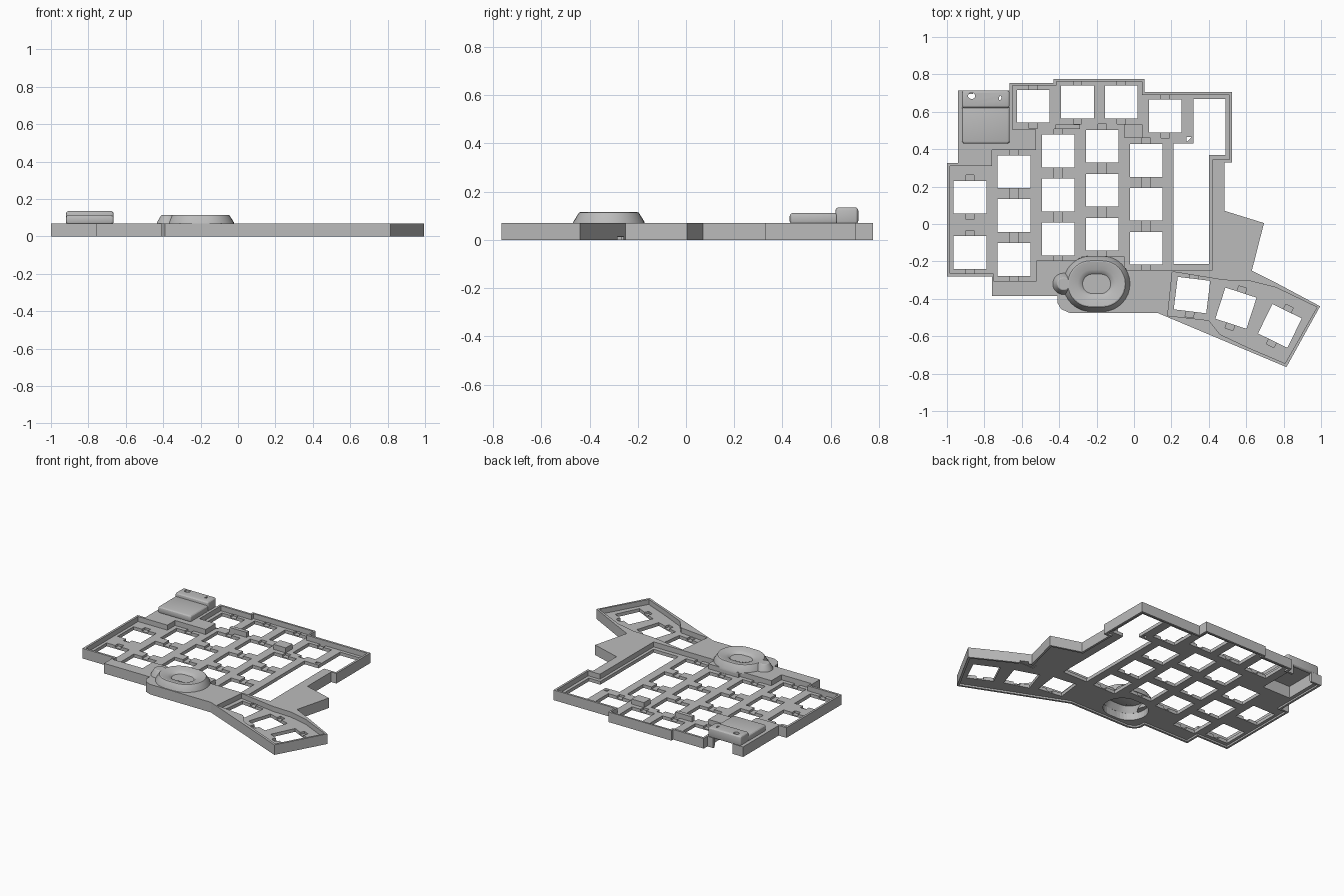
import bpy, bmesh, math
from mathutils import Matrix

cube = bpy.data.objects.get("Cube")
if cube:
    bpy.data.objects.remove(cube, do_unlink=True)

grey = bpy.data.materials.new("light_grey_plastic")
grey.use_nodes = True
COLOR = (0.5, 0.5, 0.5, 1)
grey.diffuse_color = COLOR
grey.node_tree.nodes["Principled BSDF"].inputs["Base Color"].default_value = COLOR

RIM, FLOOR, UNDER = 0.07, 0.035, 0.012
KEY = 0.175


def finish(bm, name):
    bmesh.ops.recalc_face_normals(bm, faces=bm.faces)
    mesh = bpy.data.meshes.new(name)
    bm.to_mesh(mesh)
    bm.free()
    mesh.materials.append(grey)
    obj = bpy.data.objects.new(name, mesh)
    bpy.context.collection.objects.link(obj)
    return obj


def prism(name, points, z0, z1):
    bm = bmesh.new()
    face = bm.faces.new([bm.verts.new((x, y, z0)) for x, y in points])
    top = bmesh.ops.extrude_face_region(bm, geom=[face])["geom"]
    verts = [v for v in top if isinstance(v, bmesh.types.BMVert)]
    bmesh.ops.translate(bm, verts=verts, vec=(0, 0, z1 - z0))
    return finish(bm, name)


def rect(x0, x1, y0, y1):
    return [(x0, y0), (x1, y0), (x1, y1), (x0, y1)]


def turned_rect(x, y, w, h, angle):
    turn = Matrix.Rotation(math.radians(angle), 2)
    corners = rect(-w / 2, w / 2, -h / 2, h / 2)
    return [(x + c[0], y + c[1]) for c in (turn @ Matrix(((a, 0), (b, 0))).col[0] for a, b in corners)]


def stadium(x, y, half, r, steps=16):
    points = []
    for side in (1, -1):
        for i in range(steps + 1):
            a = math.pi * i / steps - side * math.pi / 2
            points.append((x + side * half + r * math.cos(a), y + r * math.sin(a)))
    return points


def inset(points, d):
    # Mitred inset of a clockwise outline
    out = []
    for i, (x, y) in enumerate(points):
        px, py = points[i - 1]
        qx, qy = points[(i + 1) % len(points)]
        l1, l2 = math.hypot(x - px, y - py), math.hypot(qx - x, qy - y)
        n1 = ((y - py) / l1, -(x - px) / l1)
        n2 = ((qy - y) / l2, -(qx - x) / l2)
        k = d / (1 + n1[0] * n2[0] + n1[1] * n2[1])
        out.append((x + k * (n1[0] + n2[0]), y + k * (n1[1] + n2[1])))
    return out


def apply_modifiers(obj):
    graph = bpy.context.evaluated_depsgraph_get()
    mesh = bpy.data.meshes.new_from_object(obj.evaluated_get(graph))
    obj.modifiers.clear()
    obj.data = mesh


def cut(obj, points, z0, z1):
    cutter = prism("cutter", points, z0, z1)
    cutter.hide_render = True
    mod = obj.modifiers.new("cut", "BOOLEAN")
    mod.operation, mod.solver, mod.object = "DIFFERENCE", "EXACT", cutter
    apply_modifiers(obj)
    bpy.data.objects.remove(cutter, do_unlink=True)


def loft(name, x, y, rings):
    bm = bmesh.new()
    loops = [[bm.verts.new((px, py, z)) for px, py in stadium(x, y, half, r)]
             for half, r, z in rings]
    for a, b in zip(loops, loops[1:]):
        for i in range(len(a)):
            bm.faces.new((a[i - 1], a[i], b[i], b[i - 1]))
    bm.faces.new(loops[0])
    bm.faces.new(loops[-1])
    return finish(bm, name)


def smooth(obj):
    bpy.ops.object.select_all(action="DESELECT")
    obj.select_set(True)
    bpy.context.view_layer.objects.active = obj
    bpy.ops.object.shade_smooth_by_angle(angle=math.radians(25))


# Case outline, clockwise from the back left corner
outline = [(-.94, .715), (-.665, .715), (-.665, .755), (-.43, .755), (-.43, .775),
           (.055, .775), (.055, .705), (.525, .705), (.525, .33), (.485, .33),
           (.485, .07), (.695, .005), (.63, -.25), (.77, -.32), (.995, -.44),
           (.815, -.765), (.125, -.475), (-.345, -.475), (-.39, -.455), (-.41, -.42),
           (-.41, -.385), (-.76, -.385), (-.76, -.28), (-1, -.28), (-1, .325), (-.94, .325)]
case = prism("case", outline, 0, RIM)
cut(case, inset(outline, 0.015), -0.1, UNDER)

# Sunken key wells
main_well = [(-.985, .31), (-.76, .31), (-.76, .395), (-.525, .395), (-.525, .505),
             (-.65, .505), (-.65, .74), (-.415, .74), (-.415, .762), (.043, .762),
             (.043, .69), (.51, .69), (.51, .345), (.42, .345), (.42, -.245),
             (-.05, -.245), (-.05, -.175), (-.28, -.175), (-.28, -.195), (-.52, -.195),
             (-.52, -.305), (-.75, -.305), (-.75, -.265), (-.985, -.265)]
thumb_well = [(.205, -.255), (.48, -.3), (.62, -.305), (.76, -.34), (.978, -.445), (.808, -.745),
              (.62, -.665), (.46, -.59), (.4, -.515), (.18, -.49)]
cut(case, main_well, FLOOR, 0.2)
cut(case, thumb_well, FLOOR, 0.2)

# Key openings with clip channels above and below each one
columns = [(-.877, (.143, -.152)), (-.642, (.28, .045, -.19)), (-.405, (.39, .155, -.08)),
           (-.17, (.415, .18, -.055)), (.065, (.34, .105, -.13)),
           (-.538, (.63,)), (-.302, (.652,)), (-.068, (.652,)), (.167, (.577,))]
keys = [(x, y, 0) for x, ys in columns for y in ys]
keys += [(.31, -.38, -7), (.545, -.45, -18), (.78, -.545, -26)]
for x, y, angle in keys:
    cut(case, turned_rect(x, y, 0.045, KEY + 0.062, angle), 0.02, FLOOR + 0.001)
    cut(case, turned_rect(x, y, KEY, KEY, angle), -0.1, 0.2)

# Long opening on the inner column, with a small corner hole
cut(case, [(.318, .667), (.488, .667), (.488, .37), (.4, .37), (.4, -.215),
           (.21, -.215), (.21, .43), (.318, .43)], -0.1, 0.2)
cut(case, [(.28, .438), (.31, .465), (.28, .465)], -0.1, 0.2)

# Raised blocks inside the key well
prism("left_block", rect(-.42, -.29, .507, .533), FLOOR - 0.01, RIM)
prism("right_block", rect(-.05, .045, .46, .533), FLOOR - 0.01, RIM)

# Controller bay, port opening and underside slot
bay = rect(-.9, -.685, .45, .695)
cut(case, bay, -0.1, 0.2)
cut(case, rect(-.86, -.71, .68, .8), -0.1, 0.2)
cut(case, rect(.58, .7, -.3, -.26), -0.1, 0.015)

# Controller cover in two steps
for name, y0, y1, top in (("controller_cover", .43, .63, .112), ("controller_rear_bar", .62, .715, .135)):
    cover = prism(name, rect(-.92, -.665, y0, y1), RIM - 0.005, top)
    bevel = cover.modifiers.new("bevel", "BEVEL")
    bevel.width, bevel.segments = 0.014, 3
    apply_modifiers(cover)
    cut(cover, bay, 0, 0.095)
    if top > 0.12:
        cut(cover, stadium(-.868, .685, 0.003, 0.016), 0, 0.2)
        cut(cover, stadium(-.722, .675, 0.0, 0.013)[:-1][:16], 0, 0.2)
    smooth(cover)

# Dished oval control, hollow from below
cut(case, stadium(-.2, -.32, 0.03, 0.12), -0.1, 0.2)
dish = loft("oval_dish", -.2, -.32, [
    (.023, .045, .08), (.03, .095, .1), (.03, .119, .06), (.03, .15, .06),
    (.03, .148, .075), (.03, .124, .113), (.03, .118, .115), (.028, .1, .112),
    (.026, .075, .105), (.024, .062, .1), (.023, .052, .09)])
smooth(dish)
lobe = loft("oval_side_lobe", -.375, -.32, [
    (.002, .06, .06), (.002, .056, .075), (.002, .034, .112), (.002, .03, .114)])
smooth(lobe)
